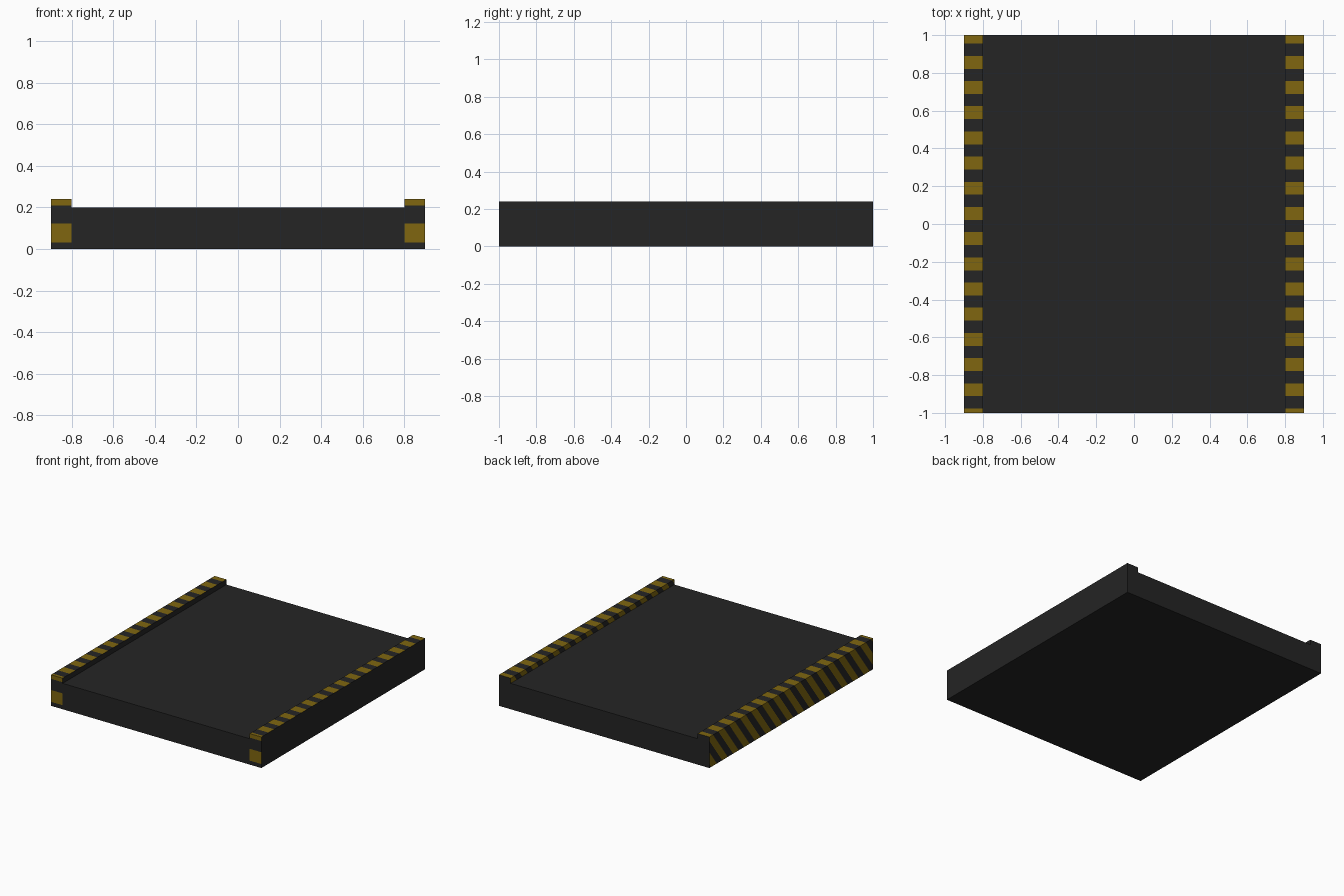
import bpy, bmesh
from mathutils import Vector

if "Cube" in bpy.data.objects:
    bpy.data.objects.remove(bpy.data.objects["Cube"])

PERIOD = 2.0 / 15      # stripe spacing along the kerb
BAND = 0.0685          # yellow band width
START = -1.045         # start of the first yellow band, measured at kerb top
SLOPE = 0.75           # how far a stripe leans along y per unit of height
TOP = 0.24


def material(name, rgb):
    m = bpy.data.materials.new(name)
    m.diffuse_color = (*rgb, 1.0)
    m.use_nodes = True
    m.node_tree.nodes["Principled BSDF"].inputs["Base Color"].default_value = m.diffuse_color
    return m


black = material("black rubber", (0.018, 0.018, 0.018))
yellow = material("hazard yellow", (0.215, 0.134, 0.005))


def box_bmesh(lo, hi):
    bm = bmesh.new()
    bmesh.ops.create_cube(bm, size=1.0)
    for v in bm.verts:
        v.co = Vector([lo[i] + (v.co[i] + 0.5) * (hi[i] - lo[i]) for i in range(3)])
    return bm


def finish(bm, name):
    mesh = bpy.data.meshes.new(name)
    bm.normal_update()
    bm.to_mesh(mesh)
    bm.free()
    mesh.materials.append(black)
    mesh.materials.append(yellow)
    bpy.context.collection.objects.link(bpy.data.objects.new(name, mesh))


def kerb(name, x0, x1):
    bm = box_bmesh((x0, -1, 0), (x1, 1, TOP))
    # Slanted cuts: straight bands on top, diagonals on the sides
    for k in range(18):
        for c in (START + k * PERIOD, START + k * PERIOD + BAND):
            bmesh.ops.bisect_plane(
                bm, geom=bm.verts[:] + bm.edges[:] + bm.faces[:], dist=1e-6,
                plane_co=(0, c, TOP), plane_no=Vector((0, 1, -SLOPE)).normalized())
    bm.normal_update()
    # Only the top, front and left-facing sides are painted
    for f in bm.faces:
        p, n = f.calc_center_median(), f.normal
        c = p.y + SLOPE * (TOP - p.z)
        painted = n.z > 0.5 or n.y < -0.5 or n.x < -0.5
        f.material_index = int(painted and (c - START) % PERIOD < BAND)
    finish(bm, name)


# Flat deck between two raised hazard-striped kerbs
finish(box_bmesh((-0.8, -1, 0), (0.8, 1, 0.2)), "deck")
kerb("left_kerb", -0.9, -0.8)
kerb("right_kerb", 0.8, 0.9)
